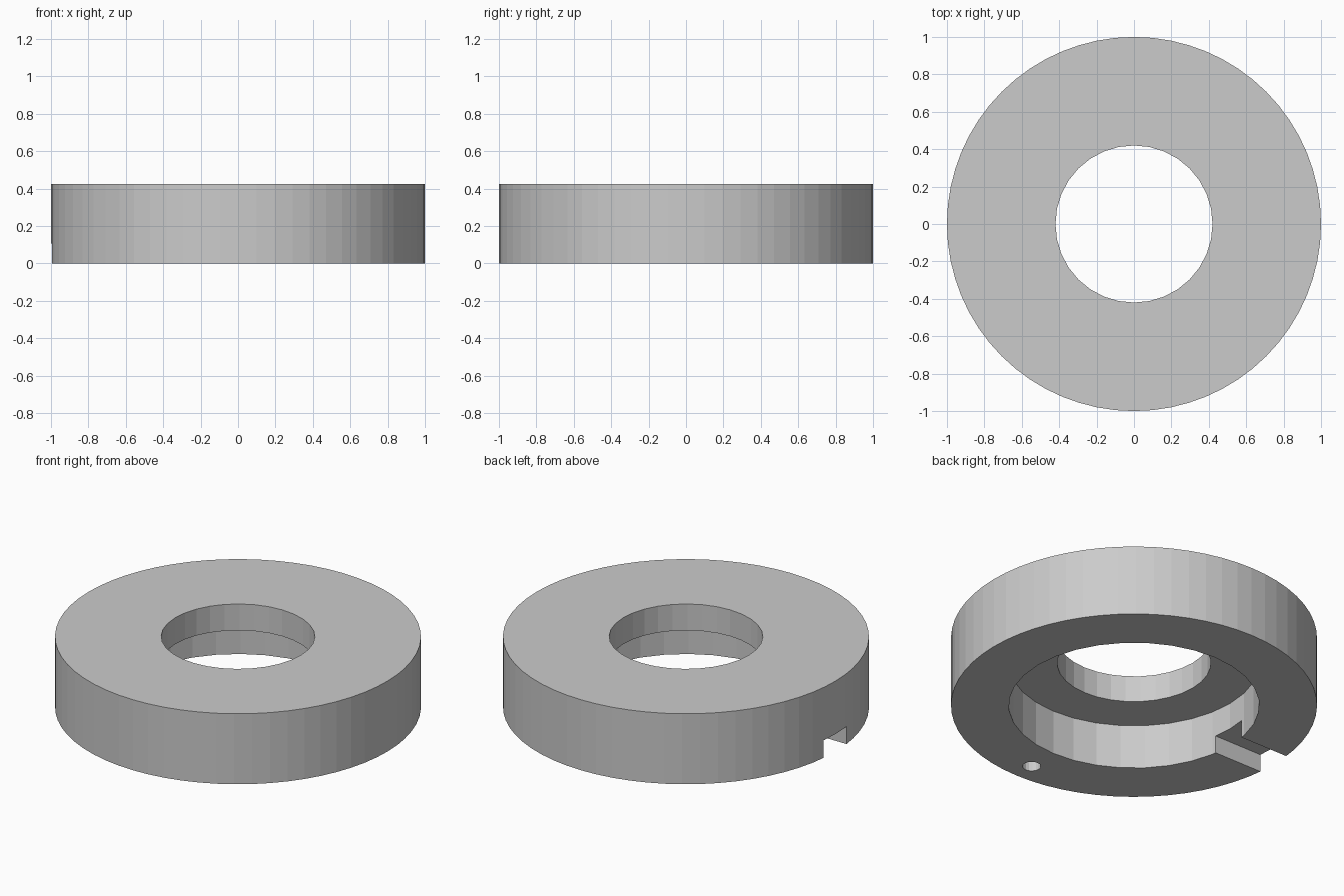
import bpy

RADIUS, HEIGHT = 1.0, 0.425
BORE_RADIUS = 0.42
RECESS_RADIUS, RECESS_DEPTH = 0.685, 0.266
NOTCH_WIDTH, NOTCH_DEPTH = 0.22, 0.106
PIN_RADIUS, PIN_OFFSET, PIN_DEPTH = 0.05, 0.87, 0.12
BELOW = -0.1  # cutters start under the base for a clean cut

if "Cube" in bpy.data.objects:
    bpy.data.objects.remove(bpy.data.objects["Cube"], do_unlink=True)

grey = bpy.data.materials.new("plain grey")
grey.use_nodes = True
colour = (0.6, 0.6, 0.6, 1)
grey.diffuse_color = colour
grey.node_tree.nodes["Principled BSDF"].inputs["Base Color"].default_value = colour


def cylinder(name, radius, bottom, top, sides, x=0, y=0):
    bpy.ops.mesh.primitive_cylinder_add(
        vertices=sides, radius=radius, depth=top - bottom,
        location=(x, y, (bottom + top) / 2))
    obj = bpy.context.object
    obj.name = name
    obj.data.materials.append(grey)
    return obj


def box(name, low, high):
    centre = [(a + b) / 2 for a, b in zip(low, high)]
    bpy.ops.mesh.primitive_cube_add(size=1, location=centre)
    obj = bpy.context.object
    obj.name = name
    obj.scale = [b - a for a, b in zip(low, high)]
    obj.data.materials.append(grey)
    return obj


def cut(body, cutter):
    cutter.hide_render = True
    mod = body.modifiers.new(cutter.name, 'BOOLEAN')
    mod.operation = 'DIFFERENCE'
    mod.solver = 'EXACT'
    mod.object = cutter
    bpy.context.view_layer.objects.active = body
    bpy.ops.object.modifier_apply(modifier=mod.name)
    bpy.data.objects.remove(cutter, do_unlink=True)


# Main disc
ring = cylinder("ring_body", RADIUS, 0, HEIGHT, 64)

# Centre bore and the wider recess in the underside
cut(ring, cylinder("bore_cutter", BORE_RADIUS, BELOW, HEIGHT + 0.1, 32))
cut(ring, cylinder("recess_cutter", RECESS_RADIUS, BELOW, RECESS_DEPTH, 32))

# Slot through the rim, from the recess out to the side
half = NOTCH_WIDTH / 2
cut(ring, box("notch_cutter", (-RADIUS - 0.1, -half, BELOW),
              (-RECESS_RADIUS + 0.1, half, NOTCH_DEPTH)))

# Blind pin hole in the underside
cut(ring, cylinder("pin_hole_cutter", PIN_RADIUS, BELOW, PIN_DEPTH, 16, y=-PIN_OFFSET))

# Soft facets on the round walls, crisp rims
bpy.ops.object.select_all(action='DESELECT')
ring.select_set(True)
bpy.context.view_layer.objects.active = ring
bpy.ops.object.shade_flat()
